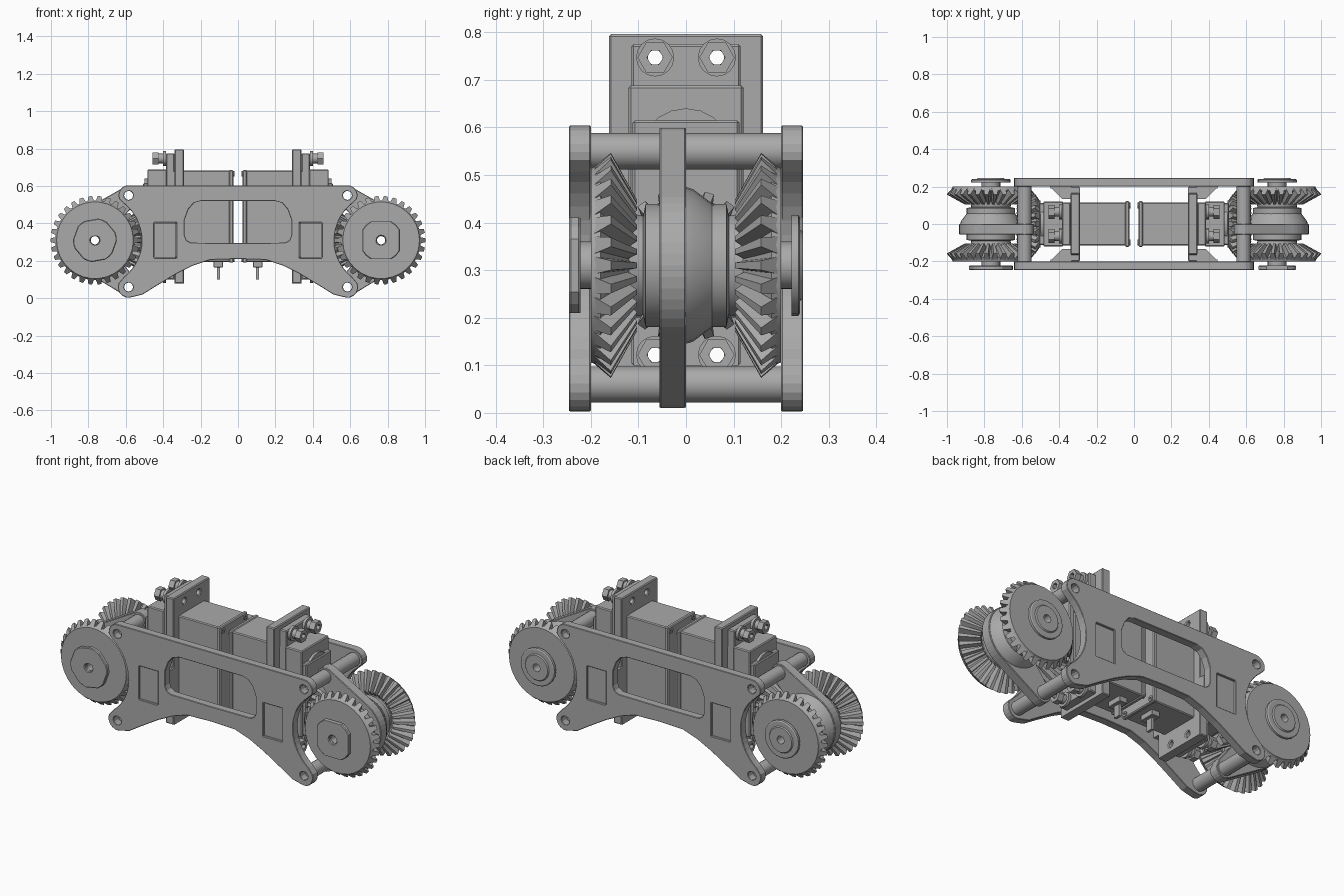
import bpy, bmesh
from math import sin, cos, pi, radians
from mathutils import Vector, Matrix

cube = bpy.data.objects.get("Cube")
if cube:
    bpy.data.objects.remove(cube, do_unlink=True)

grey = bpy.data.materials.new("machined_grey")
grey.use_nodes = True
grey.diffuse_color = (0.4, 0.4, 0.4, 1)
grey.node_tree.nodes["Principled BSDF"].inputs["Base Color"].default_value = (0.4, 0.4, 0.4, 1)

WHEEL_X, AXLE_Z, CORNER_X = 0.765, 0.31, 0.585
round_parts = []


def finish(name, bm, bevel=0.0, smooth=False):
    bmesh.ops.remove_doubles(bm, verts=bm.verts, dist=1e-5)
    bmesh.ops.recalc_face_normals(bm, faces=bm.faces)
    me = bpy.data.meshes.new(name)
    bm.to_mesh(me)
    bm.free()
    me.materials.append(grey)
    ob = bpy.data.objects.new(name, me)
    bpy.context.collection.objects.link(ob)
    for p in me.polygons:
        p.use_smooth = False
    if bevel:
        mod = ob.modifiers.new("Bevel", 'BEVEL')
        mod.width, mod.segments = bevel, 1
        mod.limit_method, mod.angle_limit = 'ANGLE', radians(40)
    if smooth:
        round_parts.append(ob)
    return ob


def box(name, x, y, z, bevel=0.005):
    bm = bmesh.new()
    size = Matrix.Diagonal((abs(x[1] - x[0]), y[1] - y[0], z[1] - z[0], 1))
    mid = Vector((sum(x), sum(y), sum(z))) / 2
    bmesh.ops.create_cube(bm, size=1, matrix=Matrix.Translation(mid) @ size)
    return finish(name, bm, bevel)


def arc(c, r, a, b, n):
    """Points on an arc, angles in degrees."""
    steps = [radians(a + (b - a) * i / n) for i in range(n + 1)]
    return [(c[0] + r * cos(t), c[1] + r * sin(t)) for t in steps]


def circle(c, r, n=12):
    return arc(c, r, 0, 360, n)[:-1]


def mirrored(half):
    return half + [(-u, v) for u, v in reversed(half) if u > 1e-4]


def prism(name, loops, axis, lo, hi, bevel=0.005):
    """Outline with holes, extruded along x, y or z between lo and hi."""
    cu = bpy.data.curves.new(name, 'CURVE')
    cu.dimensions, cu.fill_mode = '2D', 'BOTH'
    cu.extrude = abs(hi - lo) / 2
    for loop in loops:
        sp = cu.splines.new('POLY')
        sp.points.add(len(loop) - 1)
        for p, (u, v) in zip(sp.points, loop):
            p.co = (u, v, 0, 1)
        sp.use_cyclic_u = True
    tmp = bpy.data.objects.new(name, cu)
    me = bpy.data.meshes.new_from_object(tmp)
    bm = bmesh.new()
    bm.from_mesh(me)
    bpy.data.objects.remove(tmp)
    bpy.data.meshes.remove(me)
    for v in bm.verts:
        u, w, t = v.co.x, v.co.y, v.co.z + (lo + hi) / 2
        v.co = {'X': (t, u, w), 'Y': (u, t, w), 'Z': (u, w, t)}[axis]
    return finish(name, bm, bevel)


def frame(origin, axis):
    turn = Vector(axis).to_track_quat('Z', 'Y').to_matrix().to_4x4()
    return Matrix.Translation(origin) @ turn


def lathe(name, profile, origin, axis, seg=32, smooth=True):
    """Closed (distance, radius) profile spun round an axis."""
    bm, m, n = bmesh.new(), frame(origin, axis), len(profile)
    rings = [[bm.verts.new(m @ Vector((r * cos(2 * pi * i / seg), r * sin(2 * pi * i / seg), t)))
              for t, r in profile] for i in range(seg)]
    for i in range(seg):
        a, b = rings[i], rings[(i + 1) % seg]
        for j in range(n):
            k = (j + 1) % n
            bm.faces.new((a[j], a[k], b[k], b[j]))
    return finish(name, bm, 0, smooth)


def teeth(name, count, section, origin, axis):
    """Tapered bevel-gear teeth; section is inner base, inner tip, outer tip, outer base."""
    bm, m = bmesh.new(), frame(origin, axis)
    pitch = 2 * pi / count
    for i in range(count):
        sides = []
        for s in (-1, 1):
            side = []
            for (t, r), w in zip(section, (0.44, 0.2, 0.2, 0.44)):
                a = pitch * (i + s * w)
                side.append(bm.verts.new(m @ Vector((r * cos(a), r * sin(a), t))))
            sides.append(side)
        a, b = sides
        bm.faces.new(a)
        bm.faces.new(b[::-1])
        for j in range(4):
            k = (j + 1) % 4
            bm.faces.new((a[j], b[j], b[k], a[k]))
    return finish(name, bm)


def rounded_polygon(c, r, n, turn, spread):
    out = []
    for k in range(n):
        mid = 360 * k / n + turn
        out += arc(c, r, mid - spread, mid + spread, 2)
    return out


def tube(name, a, b, r, origin, axis, bore=0.022, seg=24):
    return lathe(name, [(a, bore), (a, r), (b, r), (b, bore)], origin, axis, seg)


# Side plates with window, tab slots and bolt holes
top_c, low_c = (CORNER_X, 0.55), (CORNER_X, 0.06)
outline = mirrored([(0, 0.604)] + arc(top_c, 0.054, 90, -20, 6)
                   + arc((WHEEL_X, AXLE_Z), 0.25, 128, 232, 14)
                   + arc(low_c, 0.057, 20, -110, 7)
                   + [(0.51, 0.02), (0.43, 0.07), (0.33, 0.13), (0.24, 0.175), (0.15, 0.205), (0, 0.21)])
window = mirrored([(0, 0.52), (0.2, 0.52), (0.235, 0.51), (0.265, 0.475), (0.285, 0.42),
                   (0.285, 0.335), (0.275, 0.31), (0.25, 0.297), (0, 0.295)])
holes = [window]
for s in (-1, 1):
    holes += [circle((s * CORNER_X, c[1]), 0.024) for c in (top_c, low_c)]
    holes.append([(s * u, v) for u, v in ((0.33, 0.215), (0.45, 0.215), (0.45, 0.405), (0.33, 0.405))])
for sy, label in ((-1, "front"), (1, "back")):
    prism(label + "_side_plate", [outline] + holes, 'Y', sy * 0.2, sy * 0.246, 0.008)

for s, side in ((-1, "right"), (1, "left")):
    hub = (s * WHEEL_X, 0, AXLE_Z)

    # Spacer tubes between the side plates
    for c, label in ((top_c, "upper"), (low_c, "lower")):
        tube(f"{side}_{label}_spacer", -0.2, 0.2, 0.038, (s * CORNER_X, 0, c[1]), (0, 1, 0), 0.024, 16)

    # Central arm that carries the axle
    arm = (arc(top_c, 0.05, 180, 60, 6) + arc((WHEEL_X, AXLE_Z), 0.17, 58, -58, 14)
           + arc(low_c, 0.05, -60, -180, 6) + [(0.555, 0.11), (0.625, 0.2), (0.625, 0.42), (0.555, 0.5)])
    cuts = [arm, circle((WHEEL_X, AXLE_Z), 0.024), circle(top_c, 0.024), circle(low_c, 0.024)]
    prism(side + "_axle_arm", [[(s * u, v) for u, v in lp] for lp in cuts], 'Y', -0.056, 0, 0.004)
    lathe(side + "_arm_boss", [(-0.01, 0.022), (-0.01, 0.168), (0.015, 0.16), (0.055, 0.13), (0.055, 0.022)],
          hub, (0, 1, 0))
    tube(side + "_axle_sleeve", -0.06, 0.06, 0.13, hub, (0, 1, 0))

    # Bevel wheels on both ends of the axle
    for sy, label in ((-1, "front"), (1, "back")):
        ax, nm = (0, sy, 0), f"{side}_{label}"
        lathe(nm + "_bevel_wheel", [(0.055, 0.022), (0.055, 0.13), (0.085, 0.13), (0.09, 0.105), (0.12, 0.11),
                                    (0.18, 0.213), (0.2, 0.205), (0.2, 0.022)], hub, ax, 30)
        teeth(nm + "_wheel_teeth", 30, [(0.125, 0.11), (0.103, 0.138), (0.158, 0.237), (0.195, 0.205)], hub, ax)
        tube(nm + "_hub_neck", 0.19, 0.23, 0.05, hub, ax)
        c = (s * WHEEL_X, AXLE_Z)
        if sy > 0:
            lathe(nm + "_hub_cap", [(0.222, 0.022), (0.222, 0.106), (0.236, 0.106), (0.24, 0.1), (0.24, 0.075),
                                    (0.246, 0.07), (0.246, 0.022)], hub, ax, 20)
        else:
            shape = rounded_polygon(c, 0.115, 4, 45, 16) if s > 0 else rounded_polygon(c, 0.117, 6, 10, 12)
            prism(nm + "_hub_cap", [shape, circle(c, 0.024)], 'Y', -0.246, -0.222, 0.004)

    # Drive pinion meshing with both wheels
    inward = (-s, 0, 0)
    lathe(side + "_drive_pinion", [(0.14, 0.01), (0.14, 0.075), (0.245, 0.135), (0.265, 0.125), (0.265, 0.05),
                                   (0.29, 0.05), (0.29, 0.01)], hub, inward, 20)
    teeth(side + "_pinion_teeth", 20, [(0.145, 0.075), (0.138, 0.1), (0.237, 0.16), (0.262, 0.125)], hub, inward)

    # Motor body, stepped gearbox and rear lid
    def part(name, x0, x1, y, z0, z1):
        box(f"{side}_{name}", (s * x0, s * x1), (-y, y), (z0, z1))

    part("motor_body", 0.04, 0.36, 0.115, 0.195, 0.682)
    part("motor_lid", 0.025, 0.048, 0.122, 0.19, 0.686)
    part("gearbox_step", 0.38, 0.485, 0.121, 0.2, 0.688)
    part("gearbox_end", 0.48, 0.508, 0.112, 0.21, 0.615)
    lathe(side + "_gearbox_dome", [(0.48, 0.001), (0.48, 0.1), (0.5, 0.1), (0.5, 0.001)],
          (0, 0, 0.54), (s, 0, 0), 20)
    for y in (-0.1, 0.1):
        for z in (0.21, 0.665):
            tube(side + "_lid_screw", 0.02, 0.04, 0.016, (0, y, z), (s, 0, 0), 0.006, 10)

    # Motor ears and bracket, with bolts through both
    bolts = [(y, z) for y in (-0.065, 0.065) for z in (0.122, 0.747)]
    bores = [circle(b, 0.017, 8) for b in bolts]
    ear = mirrored([(0, 0.775), (0.115, 0.775), (0.115, 0.1), (0, 0.1)])
    wide = mirrored([(0, 0.796), (0.162, 0.796), (0.162, 0.405), (0.2, 0.405), (0.2, 0.215),
                     (0.162, 0.215), (0.162, 0.08), (0, 0.08)])
    prism(side + "_motor_ears", [ear] + bores, 'X', s * 0.34, s * 0.385)
    prism(side + "_motor_bracket", [wide] + bores, 'X', s * 0.29, s * 0.34)
    for y, z in bolts:
        at, ax = (0, y, z), (s, 0, 0)
        tube(side + "_bolt_washer", 0.385, 0.4, 0.04, at, ax, 0.017, 16)
        tube(side + "_bolt_shank", 0.395, 0.43, 0.026, at, ax, 0.017, 12)
        tube(side + "_bolt_nut", 0.425, 0.457, 0.037, at, ax, 0.017, 6)

    # Gussets and tabs locking the bracket into the side plates
    for sy in (-1, 1):
        tri = [(s * 0.335, sy * 0.2), (s * 0.45, sy * 0.2), (s * 0.385, sy * 0.135), (s * 0.335, sy * 0.135)]
        prism(side + "_bracket_gusset", [tri], 'Z', 0.215, 0.405, 0)
        ys = sorted((sy * 0.19, sy * 0.238))
        box(side + "_bracket_tab", (s * 0.333, s * 0.447), ys, (0.218, 0.402), 0)

    # Cable plug under the motor
    box(side + "_cable_plug", (s * 0.08, s * 0.13), (-0.045, 0.045), (0.165, 0.2), 0.003)
    box(side + "_cable_pin", (s * 0.097, s * 0.113), (-0.02, 0.02), (0.1, 0.17), 0)

bpy.ops.object.select_all(action='DESELECT')
for ob in round_parts:
    ob.select_set(True)
bpy.context.view_layer.objects.active = round_parts[0]
bpy.ops.object.shade_smooth_by_angle(angle=radians(32))
